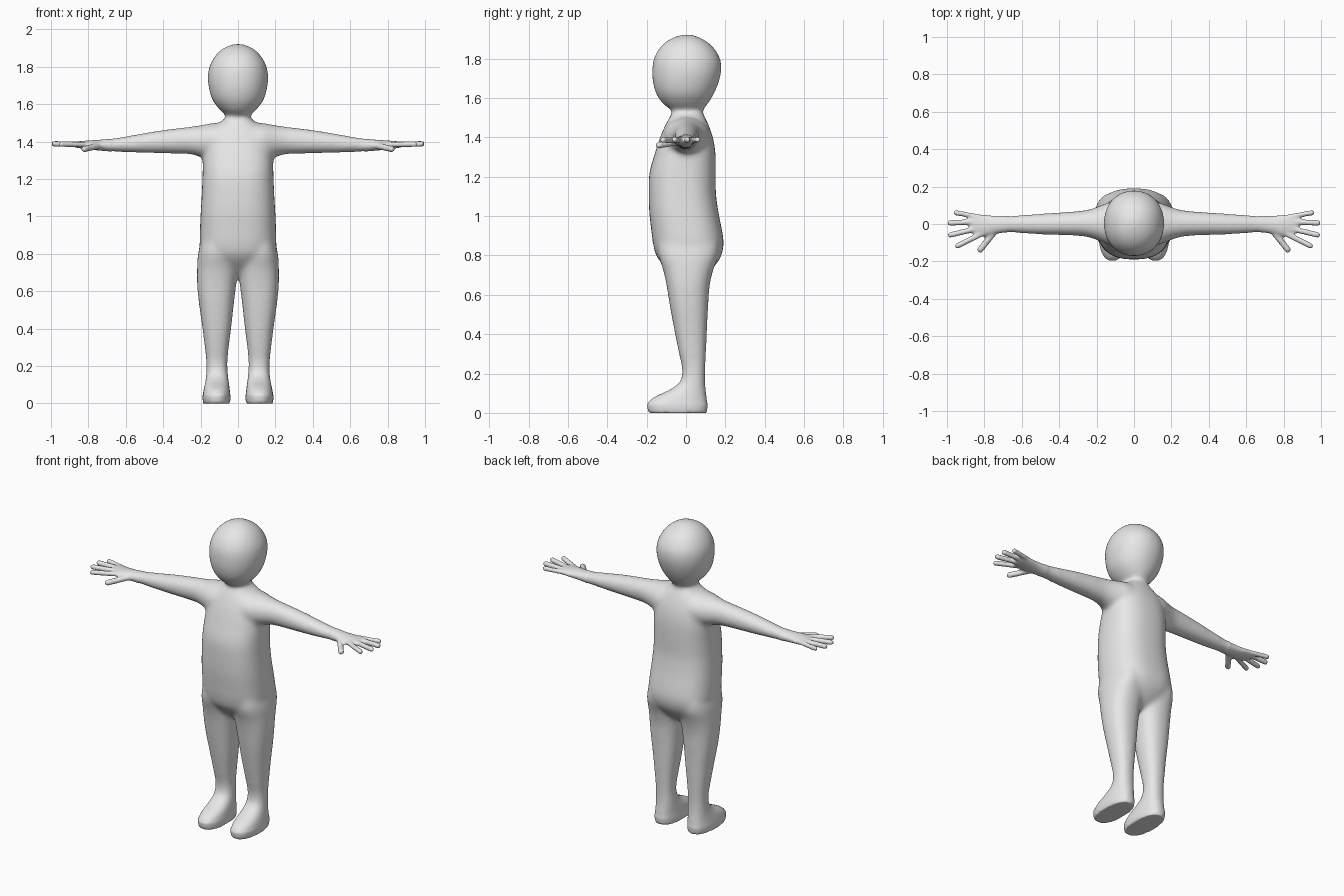
import bpy, bmesh, math
from mathutils import Matrix, Vector

cube = bpy.data.objects.get("Cube")
if cube:
    bpy.data.objects.remove(cube, do_unlink=True)

SIDES = 32
STEPS = 4
bm = bmesh.new()


def spline(rows):
    """Smoothly interpolate the section table."""
    out = []
    for i in range(len(rows) - 1):
        a, b, c, d = (rows[max(0, min(len(rows) - 1, i + k))] for k in (-1, 0, 1, 2))
        for s in range(STEPS):
            t = s / STEPS
            out.append([0.5 * (2 * q + (r - p) * t + (2 * p - 5 * q + 4 * r - w) * t ** 2
                               + (3 * q - p - 3 * r + w) * t ** 3)
                        for p, q, r, w in zip(a, b, c, d)])
    return out + [rows[-1]]


def loft(rows, place, power=2.0):
    """Skin rounded sections: position, then low and high limits of both cross axes."""
    rings = []
    for pos, u0, u1, v0, v1 in spline(rows):
        ring = []
        for k in range(SIDES):
            a = 2 * math.pi * k / SIDES
            c, s = math.cos(a), math.sin(a)
            c = math.copysign(abs(c) ** (2 / power), c)
            s = math.copysign(abs(s) ** (2 / power), s)
            u = (u0 + u1) / 2 + c * (u1 - u0) / 2
            v = (v0 + v1) / 2 + s * (v1 - v0) / 2
            ring.append(bm.verts.new(place(pos, u, v)))
        rings.append(ring)
    for lo, hi in zip(rings, rings[1:]):
        for k in range(SIDES):
            n = (k + 1) % SIDES
            bm.faces.new((lo[k], lo[n], hi[n], hi[k]))
    bm.faces.new(rings[0])
    bm.faces.new(rings[-1])


def capsule(start, end, radius):
    """Round-ended finger between two points."""
    start, end = Vector(start), Vector(end)
    axis = end - start
    verts = bmesh.ops.create_uvsphere(bm, u_segments=16, v_segments=11, radius=radius)["verts"]
    for v in verts:
        if v.co.z > 0:
            v.co.z += axis.length
    turn = axis.to_track_quat("Z", "Y").to_matrix().to_4x4()
    bmesh.ops.transform(bm, matrix=Matrix.Translation(start) @ turn, verts=verts)


def upright(z, x, y):
    return (x, y, z)


# Head: height, half width, front, back
head = [(1.50, .05, -.05, .06), (1.54, .066, -.08, .088), (1.57, .098, -.118, .112),
        (1.62, .136, -.152, .142), (1.68, .155, -.169, .167), (1.74, .162, -.172, .18),
        (1.80, .154, -.164, .174), (1.86, .122, -.13, .137), (1.90, .078, -.08, .085),
        (1.922, .025, -.02, .03)]
# Torso from crotch to neck
torso = [(.67, .03, -.02, .05), (.70, .08, -.06, .10), (.75, .14, -.115, .15),
         (.80, .19, -.152, .18), (.86, .205, -.168, .192), (.93, .204, -.177, .183),
         (1.02, .20, -.187, .165), (1.12, .194, -.19, .152), (1.22, .19, -.186, .152),
         (1.32, .187, -.158, .15), (1.40, .175, -.132, .137), (1.46, .145, -.106, .116),
         (1.50, .10, -.085, .098), (1.53, .064, -.068, .082), (1.56, .055, -.06, .07)]
for rows, power in ((head, 2.1), (torso, 2.5)):
    loft([(z, -w, w, f, b) for z, w, f, b in rows], upright, power)

# Leg and foot: height, inner, outer, front, back
leg = [(0, .042, .186, -.19, .105), (.03, .04, .19, -.197, .11), (.06, .042, .187, -.192, .109),
       (.09, .045, .181, -.145, .105), (.12, .049, .175, -.08, .101), (.16, .054, .17, -.03, .098),
       (.22, .056, .17, -.02, .098), (.30, .049, .178, -.036, .102), (.42, .034, .193, -.06, .107),
       (.54, .021, .21, -.082, .113), (.64, .009, .219, -.098, .12), (.72, .003, .219, -.115, .137),
       (.80, .01, .214, -.14, .165), (.86, .03, .20, -.14, .165)]
# Arm and palm: distance out, front, back, bottom, top
arm = [(.06, -.11, .115, 1.33, 1.50), (.13, -.112, .117, 1.31, 1.50), (.19, -.09, .095, 1.315, 1.49),
       (.25, -.07, .076, 1.331, 1.481), (.32, -.063, .068, 1.335, 1.473), (.44, -.059, .06, 1.337, 1.457),
       (.56, -.054, .052, 1.341, 1.436), (.67, -.046, .045, 1.346, 1.417), (.74, -.053, .044, 1.352, 1.41),
       (.80, -.066, .05, 1.358, 1.406), (.85, -.058, .052, 1.365, 1.402), (.875, -.04, .042, 1.37, 1.398)]
# Fingers and thumb: start, end, radius
fingers = [((.82, .036, 1.385), (.952, .06, 1.387), .0145),
           ((.84, .012, 1.386), (.983, .006, 1.388), .016),
           ((.84, -.025, 1.386), (.981, -.058, 1.388), .0155),
           ((.80, -.045, 1.384), (.944, -.117, 1.386), .0155),
           ((.74, -.035, 1.378), (.822, -.137, 1.36), .0175)]
for side in (1, -1):
    loft(leg, lambda z, x, y: (side * x, y, z), 2.35)
    loft(arm, lambda x, y, z: (side * x, y, z))
    for start, end, radius in fingers:
        capsule((side * start[0], *start[1:]), (side * end[0], *end[1:]), radius)

bmesh.ops.recalc_face_normals(bm, faces=bm.faces)
mesh = bpy.data.meshes.new("body")
bm.to_mesh(mesh)
bm.free()
body = bpy.data.objects.new("body", mesh)
bpy.context.collection.objects.link(body)

# Fuse the parts into one skin
fuse = body.modifiers.new("fuse", "REMESH")
fuse.mode = "VOXEL"
fuse.voxel_size = 0.008
bpy.context.view_layer.update()
graph = bpy.context.evaluated_depsgraph_get()
skin = bpy.data.meshes.new_from_object(body.evaluated_get(graph))
body.modifiers.clear()
body.data = skin

# Blend the joins softly, keeping hands and soles crisp
bm = bmesh.new()
bm.from_mesh(skin)
soft = [v for v in bm.verts if abs(v.co.x) < .68 and v.co.z > .05]
for verts, rounds in ((list(bm.verts), 2), (soft, 22)):
    for _ in range(rounds):
        bmesh.ops.smooth_vert(bm, verts=verts, factor=0.5,
                              use_axis_x=True, use_axis_y=True, use_axis_z=True)
for face in bm.faces:
    face.smooth = True
    face.material_index = 0
bm.to_mesh(skin)
bm.free()

# Plain grey skin
grey = bpy.data.materials.new("light grey")
grey.use_nodes = True
colour = (0.8, 0.8, 0.8, 1)
grey.diffuse_color = colour
grey.node_tree.nodes["Principled BSDF"].inputs["Base Color"].default_value = colour
skin.materials.clear()
skin.materials.append(grey)
